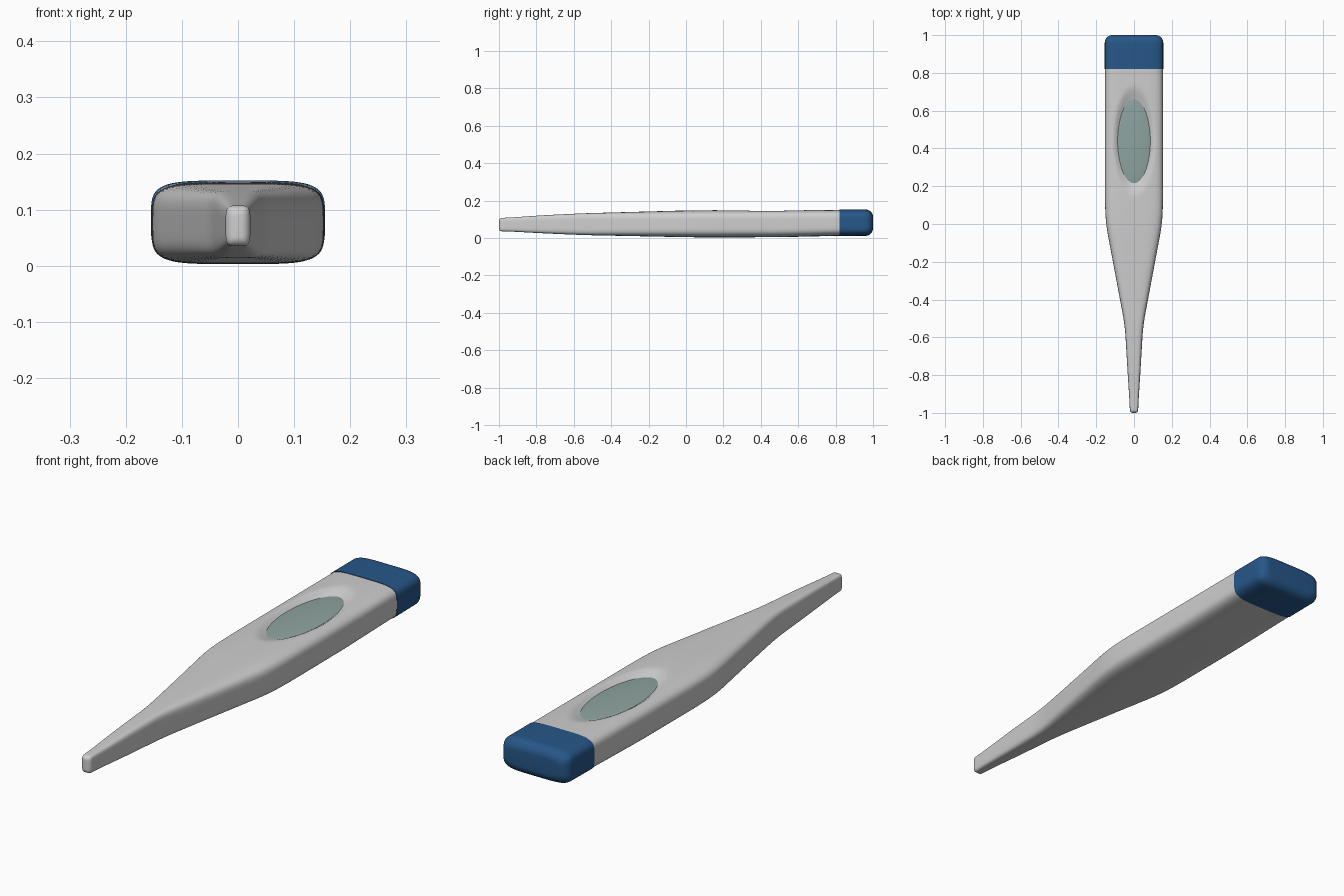
import bpy, math

if "Cube" in bpy.data.objects:
    bpy.data.objects.remove(bpy.data.objects["Cube"])

def material(name, rgb):
    m = bpy.data.materials.new(name)
    m.diffuse_color = (*rgb, 1)
    m.use_nodes = True
    m.node_tree.nodes["Principled BSDF"].inputs["Base Color"].default_value = m.diffuse_color
    return m

white = material("pale grey plastic", (0.62, 0.62, 0.62))
blue = material("blue plastic", (0.02, 0.095, 0.25))
glass = material("grey green display", (0.27, 0.37, 0.35))

# Outline along the length: y, half width, bottom z, top z
PROFILE = [(-1.1, .019, .035, .105), (-0.97, .022, .036, .107), (-0.75, .036, .024, .122),
           (-0.54, .048, .015, .132), (0.0, .149, .004, .147), (0.12, .154, .003, .148),
           (0.5, .154, .004, .149), (0.8, .153, .011, .150), (1.1, .153, .015, .150)]

def lerp_profile(y):
    for a, b in zip(PROFILE, PROFILE[1:]):
        if y <= b[0]:
            t = (y - a[0]) / (b[0] - a[0])
            return [p + t * (q - p) for p, q in zip(a[1:], b[1:])]

def section(y):
    # averaged outline gives soft transitions
    s = [lerp_profile(y + k * 0.012) for k in range(-5, 6)]
    return [sum(c) / len(s) for c in zip(*s)]

def inset(d, r):
    return 0 if d >= r else r - math.sqrt(max(0, r * r - (r - d) ** 2))

# Display recess
CY, RX, RY = 0.44, 0.092, 0.24

def dip(x, y):
    q = math.hypot(x / RX, (y - CY) / RY)
    t = min(1, max(0, (1.25 - q) / 0.5))
    return 0.024 * t * t * (3 - 2 * t)

def loft(name, ys, mat, grow=0.0, n=112):
    verts, faces = [], []
    for y in ys:
        w, lo, hi = section(y)
        cut = inset(y + 1, 0.016) + inset(1 - y, 0.04) - grow
        w, h, zc = w - cut, (hi - lo) / 2 - cut, (hi + lo) / 2
        for i in range(n):
            a = 2 * math.pi * i / n
            c, s = math.cos(a), math.sin(a)
            e = 4.6
            r = (abs(c) ** e + abs(s) ** e) ** (-1 / e)
            x, z = w * r * c, zc + h * r * s
            if s > 0:
                z -= dip(x, y)
            verts.append((x, y, z))
    for j in range(len(ys) - 1):
        for i in range(n):
            k = (i + 1) % n
            faces.append((j * n + i, j * n + k, (j + 1) * n + k, (j + 1) * n + i)[::-1])
    faces.append(tuple(range(n)))
    faces.append(tuple(range((len(ys) - 1) * n, len(ys) * n))[::-1])
    return add(name, verts, faces, mat)

def add(name, verts, faces, mat):
    me = bpy.data.meshes.new(name)
    me.from_pydata(verts, [], faces)
    me.materials.append(mat)
    ob = bpy.data.objects.new(name, me)
    bpy.context.collection.objects.link(ob)
    bpy.ops.object.select_all(action='DESELECT')
    ob.select_set(True)
    bpy.context.view_layer.objects.active = ob
    bpy.ops.object.mode_set(mode='EDIT')
    bpy.ops.mesh.select_all(action='SELECT')
    bpy.ops.mesh.normals_make_consistent(inside=False)
    bpy.ops.object.mode_set(mode='OBJECT')
    bpy.ops.object.shade_smooth_by_angle(angle=math.radians(40))
    return ob

# Body with tapering probe
tip = [-1 + 0.016 * (1 - math.cos(math.pi / 2 * k / 6)) for k in range(6)]
loft("body", tip + [-0.984 + 1.804 * k / 150 for k in range(151)], white)

# End cap
end = [1 - 0.04 * (1 - math.cos(math.pi / 2 * k / 8)) for k in range(8, -1, -1)]
loft("end_cap", [0.82 + 0.14 * k / 8 for k in range(8)] + end, blue, grow=0.002)

# Display: shallow dome set in the recess
bpy.ops.mesh.primitive_uv_sphere_add(segments=64, ring_count=32, location=(0, CY, 0.126))
display = bpy.context.object
display.name = "display"
display.scale = (0.096, 0.25, 0.013)
bpy.ops.object.transform_apply(location=False, rotation=False, scale=True)
display.data.materials.append(glass)
bpy.ops.object.shade_smooth()
